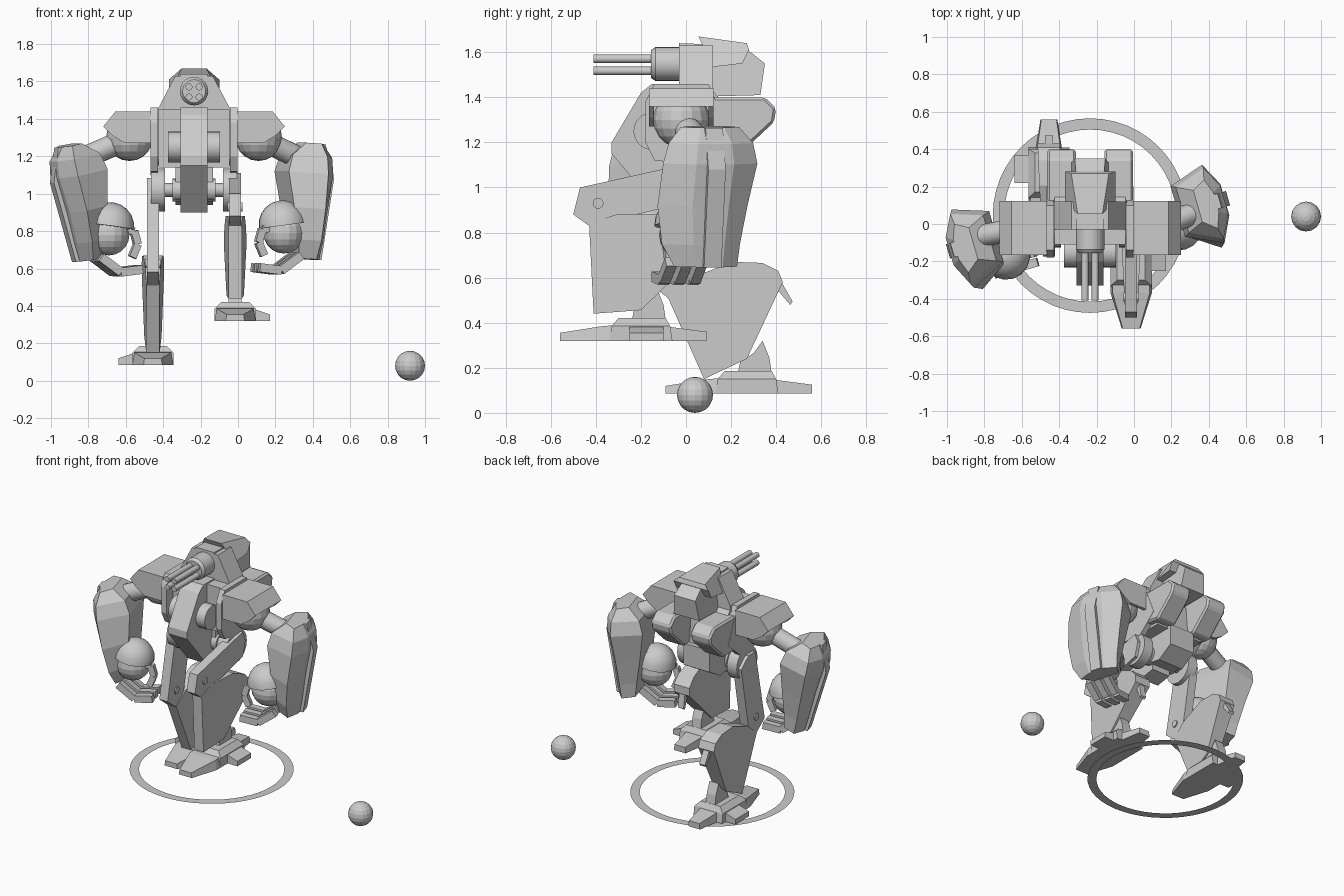
import bpy, bmesh
from math import radians, pi, cos, sin
from mathutils import Matrix, Vector

if "Cube" in bpy.data.objects:
    bpy.data.objects.remove(bpy.data.objects["Cube"], do_unlink=True)

CX = -0.235                       # centre line of the machine
BODY = Matrix.Translation((CX, 0, 0))


def finish(name, bm, mat=None, bevel=0, smooth=False):
    if mat is not None:
        bm.transform(mat)
    bmesh.ops.recalc_face_normals(bm, faces=bm.faces)
    me = bpy.data.meshes.new(name)
    bm.to_mesh(me)
    bm.free()
    ob = bpy.data.objects.new(name, me)
    bpy.context.collection.objects.link(ob)
    if bevel:
        m = ob.modifiers.new("bevel", "BEVEL")
        m.width, m.segments = bevel, 1
    if smooth:
        bpy.ops.object.select_all(action="DESELECT")
        ob.select_set(True)
        bpy.context.view_layer.objects.active = ob
        bpy.ops.object.shade_smooth_by_angle(angle=radians(35))
    return ob


def loft(name, rings, mat=None, bevel=0):
    bm = bmesh.new()
    vs = [[bm.verts.new(p) for p in r] for r in rings]
    n = len(vs[0])
    for a, b in zip(vs, vs[1:]):
        for i in range(n):
            bm.faces.new((a[i], a[(i + 1) % n], b[(i + 1) % n], b[i]))
    bm.faces.new(vs[0])
    bm.faces.new(vs[-1])
    return finish(name, bm, mat, bevel)


def slab(name, pts, half, mat=None, bevel=0):
    """Side profile (y, z) widened across x; half is a number or a function of (y, z)."""
    w = half if callable(half) else lambda y, z: half
    return loft(name, [[(s * w(y, z), y, z) for y, z in pts] for s in (-1, 1)], mat, bevel)


def front_slab(name, pts, y0, y1, mat=None):
    return loft(name, [[(x, y, z) for x, z in pts] for y in (y0, y1)], mat)


def rod(name, a, b, r, n=16, mat=None, r2=None):
    a, b = Vector(a), Vector(b)
    bm = bmesh.new()
    bmesh.ops.create_cone(bm, cap_ends=True, segments=n, radius1=r, radius2=r if r2 is None else r2,
                          depth=(b - a).length)
    turn = (b - a).to_track_quat("Z", "Y").to_matrix().to_4x4()
    spin = Matrix.Rotation(pi / 4 if n == 4 else 0, 4, "Z")
    bm.transform(Matrix.Translation((a + b) / 2) @ turn @ spin)
    return finish(name, bm, mat, smooth=n > 8)


def ball(name, c, r, mat=None, dome=False):
    bm = bmesh.new()
    bmesh.ops.create_uvsphere(bm, u_segments=16, v_segments=10, radius=r)
    if dome:
        geom = bm.verts[:] + bm.edges[:] + bm.faces[:]
        cut = bmesh.ops.bisect_plane(bm, geom=geom, plane_co=(0, 0, 0), plane_no=(0, 0, -1),
                                     clear_outer=True)
        rim = [e for e in cut["geom_cut"] if isinstance(e, bmesh.types.BMEdge)]
        bmesh.ops.contextual_create(bm, geom=rim)
    bm.transform(Matrix.Translation(c))
    return finish(name, bm, mat, smooth=dome)


# Ground ring and loose ball
bm = bmesh.new()
loops = [[bm.verts.new((CX + r * cos(i * pi / 24), 0.045 + r * sin(i * pi / 24), 0.08))
          for i in range(48)] for r in (0.46, 0.52)]
for i in range(48):
    j = (i + 1) % 48
    bm.faces.new((loops[0][i], loops[1][i], loops[1][j], loops[0][j]))
finish("ground_ring", bm)
ball("loose_ball", (0.92, 0.04, 0.08), 0.08)

# Torso
slab("torso", [(-0.11, 1.14), (-0.11, 1.45), (0.1, 1.45), (0.17, 1.37), (0.19, 1.14)], 0.19, BODY)
slab("chest_plate", [(-0.15, 1.46), (-0.2, 1.42), (-0.33, 1.2), (-0.33, 1.15), (-0.12, 0.9),
                     (0, 0.92), (0, 1.46)], 0.073, BODY)
rod("chest_drum", (-0.14, -0.15, 1.25), (0.14, -0.15, 1.25), 0.083, 20, BODY)
slab("pelvis", [(-0.06, 1.16), (-0.05, 0.97), (0.1, 0.94), (0.22, 1.01), (0.22, 1.16)], 0.1, BODY)
rod("hip_axle", (-0.19, -0.01, 1.02), (0.19, -0.01, 1.02), 0.037, 16, BODY)
for s in (-1, 1):
    M = BODY @ Matrix.Scale(s, 4, (1, 0, 0))
    rod("axle_collar", (0.035, -0.01, 1.02), (0.115, -0.01, 1.02), 0.062, 16, M)
    slab("back_pod", [(0.05, 1.4), (0.35, 1.4), (0.4, 1.35), (0.39, 1.29), (0.24, 1.15),
                      (0.05, 1.17)], 0.077, M @ Matrix.Translation((0.153, 0, 0)), 0.012)
    slab("shoulder_side_plate", [(-0.18, 1.38), (-0.14, 1.46), (0.1, 1.46), (0.2, 1.22),
                                 (0.06, 1.1), (-0.14, 1.12), (-0.18, 1.2)], 0.02,
         M @ Matrix.Translation((0.212, 0, 0)))

# Head and gun
front_slab("collar", [(-0.2, 1.4), (0.2, 1.4), (0.19, 1.46), (0.1, 1.63), (-0.1, 1.63), (-0.19, 1.46)],
           -0.03, 0.12, BODY)
slab("head", [(-0.03, 1.4), (-0.03, 1.64), (0.25, 1.63), (0.35, 1.55), (0.33, 1.41)],
     lambda y, z: 0.1 - 0.12 * (z - 1.4), BODY)
slab("hood", [(0.055, 1.67), (0.27, 1.64), (0.28, 1.61), (0.25, 1.55), (0.12, 1.535)],
     lambda y, z: min(0.135, 0.135 - 1.15 * (z - 1.61)), BODY)
rod("gun_housing", (0, -0.02, 1.548), (0, -0.135, 1.548), 0.076, 20, BODY)
rod("gun_muzzle_cap", (0, -0.135, 1.548), (0, -0.155, 1.548), 0.076, 20, BODY, 0.062)
for dx in (-0.027, 0.027):
    for dz in (-0.027, 0.027):
        rod("gun_barrel", (dx, -0.14, 1.544 + dz), (dx, -0.41, 1.544 + dz), 0.019, 12, BODY)

# Shoulders
for s in (-1, 1):
    M = BODY @ Matrix.Scale(s, 4, (1, 0, 0))
    shield = [(0.23, 1.44), (0.42, 1.44), (0.485, 1.36), (0.435, 1.31), (0.37, 1.27), (0.23, 1.27)]
    for y in (-0.165, 0.1):
        front_slab("shoulder_shield", shield, y, y + 0.022, M)
    roof = [(0.23, 1.44), (0.42, 1.44), (0.485, 1.36), (0.23, 1.36)]
    front_slab("shoulder_roof", roof, -0.16, 0.12, M)
    ball("shoulder_ball", (0.345, -0.02, 1.3), 0.125, M)


# Arms
def arm(side, centre, lean, hand, elbow):
    flip = Matrix.Scale(side, 4, (1, 0, 0))
    twist = Matrix.Rotation(radians(16), 4, "Z")
    M = Matrix.Translation(centre) @ twist @ Matrix.Rotation(side * radians(lean), 4, "Y") @ flip
    rod("upper_arm", (CX + side * 0.36, -0.02, 1.29), elbow, 0.06, 16)
    rings = []
    for z, u0, u1, v0, v1 in [(-0.32, -0.05, 0.07, -0.16, 0.13), (-0.22, -0.07, 0.08, -0.22, 0.14),
                              (-0.05, -0.11, 0.09, -0.245, 0.17), (0.14, -0.15, 0.11, -0.225, 0.21),
                              (0.23, -0.13, 0.1, -0.2, 0.19), (0.3, -0.05, 0.05, -0.14, 0.13)]:
        rings.append([(u0, v0 * 0.6, z), (u1 * 0.4, v0, z), (u1, v0 * 0.4, z),
                      (u1, v1 * 0.4, z), (u1 * 0.4, v1, z), (u0, v1 * 0.7, z)])
    loft("forearm_shell", rings, M)
    ridge = [(0.02, -0.32), (0.09, -0.32), (0.13, 0.12), (0.07, 0.3), (0.02, 0.3)]
    front_slab("forearm_ridge", ridge, -0.04, 0.04, M)
    H = Matrix.Translation(hand) @ twist @ flip
    ball("hand_ball", (0, 0, 0), 0.11, H)
    tilt = Matrix.Rotation(radians(-8), 4, "Y")
    ball("hand_cuff", (0, 0, 0.045), 0.13, H @ tilt, dome=True)
    rod("wrist", (0, 0, 0.08), (0.12, 0.06, 0.14), 0.06, 12, H)

    def digit(name, path, w):
        for a, b in zip(path, path[1:]):
            rod(name, a, b, w, 4, H)
    for y in (-0.08, -0.01, 0.06):
        digit("finger", [(0.07, y, -0.12), (-0.04, y, -0.2), (-0.16, y, -0.185)], 0.033)
    digit("thumb", [(-0.06, -0.03, 0.03), (-0.13, -0.03, 0.02), (-0.15, -0.03, -0.05),
                    (-0.12, -0.03, -0.12)], 0.028)


arm(1, (0.37, 0.1, 0.97), 4, (0.245, -0.01, 0.79), (0.35, 0.07, 1.18))
arm(-1, (-0.85, -0.105, 0.965), 11, (-0.69, -0.17, 0.78), (-0.85, -0.07, 1.18))


# Legs
def leg(side, thigh_turn, shin_origin, shin_turn, foot_shift):
    X = Matrix.Translation((CX + side * 0.22, 0, 0)) @ Matrix.Scale(side, 4, (1, 0, 0))
    rod("hip_joint", (-0.065, -0.01, 1.02), (0.01, -0.01, 1.02), 0.115, 20, X)

    T = X @ Matrix.Translation((0, 0, 1.02)) @ Matrix.Rotation(radians(thigh_turn), 4, "X")
    slab("thigh", [(-0.47, -0.02), (-0.5, -0.14), (-0.43, -0.19), (-0.3, -0.16), (0.03, -0.08),
                   (0.06, 0.02), (0.03, 0.09), (-0.02, 0.08)], 0.032, T)
    rod("knee_bolt", (-0.04, -0.39, -0.09), (0.04, -0.39, -0.09), 0.024, 14, T)

    S = X @ Matrix.Translation((0, *shin_origin)) @ Matrix.Rotation(radians(shin_turn), 4, "X")
    slab("shin", [(0, 0), (0.21, 0.016), (0.48, 0.276), (0.48, 0.33), (0.427, 0.388),
                  (0.305, 0.44), (0.1, 0.44), (-0.02, 0.4)], lambda y, z: 0.036 + 0.05 * y, S)
    slab("calf_spike", [(0.44, 0.27), (0.47, 0.31), (0.49, 0.18), (0.475, 0.17)], 0.022, S)

    F = X @ Matrix.Translation((0, *foot_shift))

    def rect(y, w, top, z0=0.32):
        return [(-w, y, z0), (w, y, z0), (w * 0.9, y, top), (-w * 0.9, y, top)]
    slab("ankle_bracket", [(-0.24, 0.41), (-0.23, 0.46), (-0.17, 0.5), (-0.13, 0.555), (-0.1, 0.48),
                           (-0.09, 0.41)], 0.035, F)
    loft("foot_toe", [rect(-0.56, 0.05, 0.355), rect(-0.37, 0.11, 0.385), rect(-0.3, 0.11, 0.39)], F)
    loft("foot_block", [[(-w, y0, z), (w, y0, z), (w, y1, z), (-w, y1, z)]
                        for z, w, y0, y1 in [(0.32, 0.11, -0.34, -0.06), (0.385, 0.11, -0.33, -0.07),
                                             (0.42, 0.075, -0.3, -0.09)]], F)
    loft("foot_heel", [rect(-0.1, 0.075, 0.385), rect(0.09, 0.045, 0.36)], F)
    front_slab("side_toe", [(0.08, 0.32), (0.185, 0.32), (0.185, 0.355), (0.08, 0.39)],
               -0.25, -0.1, F)


leg(1, 0, (-0.41, 0.44), 0, (0, 0))
leg(-1, 66, (0.08, 0.15), 21, (0.47, -0.235))
